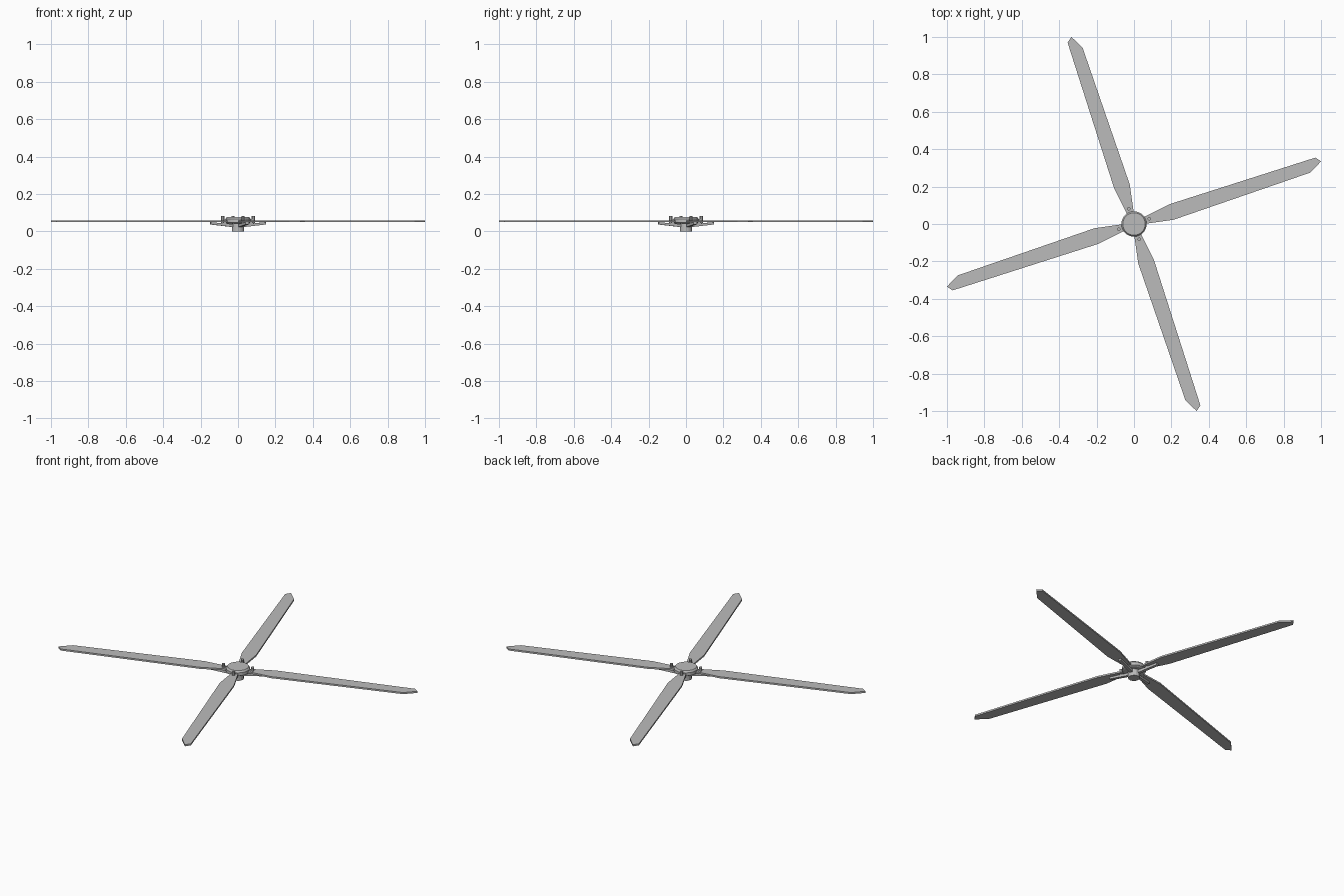
import bpy, bmesh, math
from mathutils import Matrix

if "Cube" in bpy.data.objects:
    bpy.data.objects.remove(bpy.data.objects["Cube"])

mat = bpy.data.materials.new("mid grey")
mat.diffuse_color = (0.5, 0.5, 0.5, 1)
mat.use_nodes = True
mat.node_tree.nodes["Principled BSDF"].inputs["Base Color"].default_value = mat.diffuse_color


def finish(bm, name, turn=0.0):
    bmesh.ops.recalc_face_normals(bm, faces=bm.faces)
    bm.transform(Matrix.Rotation(turn, 4, 'Z'))
    me = bpy.data.meshes.new(name)
    bm.to_mesh(me)
    bm.free()
    me.materials.append(mat)
    ob = bpy.data.objects.new(name, me)
    bpy.context.collection.objects.link(ob)
    return ob


def plate(name, outline, z0, z1, turn):
    """Flat outline extruded from z0 to z1."""
    bm = bmesh.new()
    f = bm.faces.new([bm.verts.new((x, y, z0)) for x, y in outline])
    ext = bmesh.ops.extrude_face_region(bm, geom=[f])
    for v in ext["geom"]:
        if isinstance(v, bmesh.types.BMVert):
            v.co.z = z1
    return finish(bm, name, turn)


def lathe(name, profile, sides, centre=(0, 0), turn=0.0):
    """Stack of rings (radius, z), closed at both ends."""
    bm = bmesh.new()
    rings = [[bm.verts.new((centre[0] + r * math.cos(2 * math.pi * i / sides),
                            centre[1] + r * math.sin(2 * math.pi * i / sides), z))
              for i in range(sides)] for r, z in profile]
    for a, b in zip(rings, rings[1:]):
        for i in range(sides):
            j = (i + 1) % sides
            bm.faces.new((a[i], a[j], b[j], b[i]))
    bm.faces.new(rings[0][::-1])
    bm.faces.new(rings[-1])
    return finish(bm, name, turn)


def arm(name, turn):
    """Sloping bar rising outward to the underside of the blade."""
    side = [(0.02, 0.022), (0.155, 0.037), (0.155, 0.049), (0.02, 0.038)]
    bm = bmesh.new()
    a, b = [[bm.verts.new((x, y, z)) for x, z in side] for y in (-0.009, 0.009)]
    bm.faces.new(a)
    bm.faces.new(b[::-1])
    for i in range(4):
        j = (i + 1) % 4
        bm.faces.new((a[i], b[i], b[j], a[j]))
    return finish(bm, name, turn)


# central hub: narrow shaft with a wide bevelled cap
lathe("shaft", [(0.033, 0.0), (0.033, 0.055)], 16)
lathe("hub_cap", [(0.058, 0.042), (0.068, 0.047), (0.068, 0.066), (0.060, 0.076)], 20)

# four blades, each with a support arm, a link and a pin
blade = [(0.03, 0.0), (0.065, 0.002), (0.212, 0.023), (0.943, 0.275), (1.0, 0.335),
         (0.97, 0.355), (0.19, 0.106), (0.078, 0.05), (0.03, 0.025)]
lean = math.radians(18.5)
for k in range(4):
    t = k * math.pi / 2
    plate(f"blade_{k + 1}", blade, 0.049, 0.059, t)
    arm(f"support_arm_{k + 1}", t + lean)
    plate(f"pin_link_{k + 1}", [(0.05, -0.005), (0.084, -0.005), (0.084, 0.005), (0.05, 0.005)],
          0.058, 0.066, t + lean)
    lathe(f"pin_{k + 1}", [(0.009, 0.045), (0.009, 0.081)], 8, (0.086, 0), t + lean)
